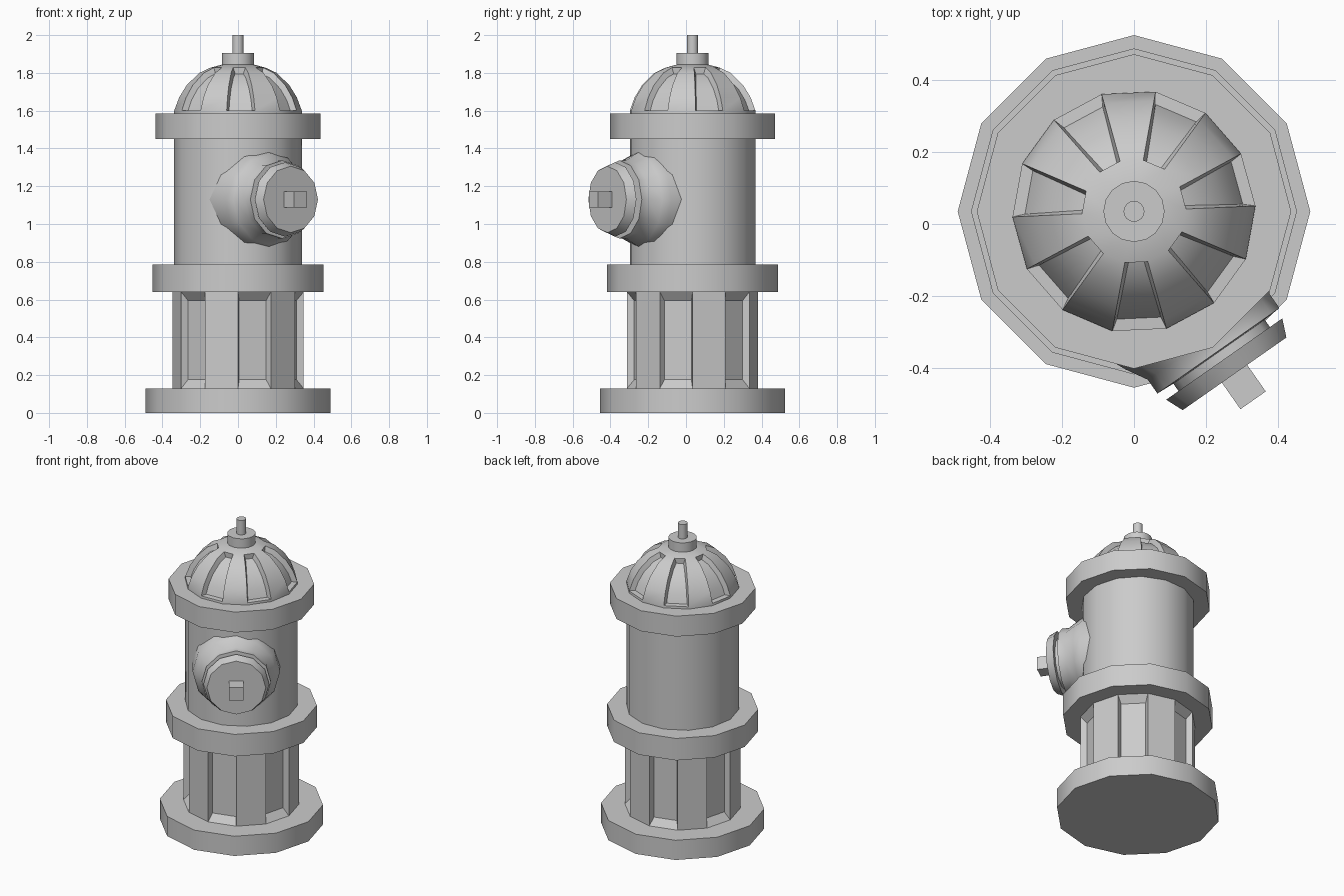
import bpy, bmesh, math
from mathutils import Matrix, Vector

if "Cube" in bpy.data.objects:
    bpy.data.objects.remove(bpy.data.objects["Cube"])

AXIS = Vector((0, 0.035, 0))  # vertical axis of the hydrant body


def add_object(name, bm, matrix, smooth=True):
    bmesh.ops.recalc_face_normals(bm, faces=bm.faces)
    mesh = bpy.data.meshes.new(name)
    bm.to_mesh(mesh)
    bm.free()
    obj = bpy.data.objects.new(name, mesh)
    bpy.context.collection.objects.link(obj)
    obj.matrix_world = matrix
    if smooth:
        bpy.ops.object.select_all(action='DESELECT')
        obj.select_set(True)
        bpy.context.view_layer.objects.active = obj
        bpy.ops.object.shade_smooth_by_angle(angle=math.radians(35))
    return obj


def lathe(profile, sides, phase=0.0):
    """Spin (radius, height) points around z, capping both ends.
    Returns the bmesh and its side faces by band and column."""
    bm = bmesh.new()
    rings = []
    for r, z in profile:
        angles = [math.radians(phase) + math.tau * i / sides for i in range(sides)]
        rings.append([bm.verts.new((r * math.cos(a), r * math.sin(a), z)) for a in angles])
    bands = []
    for low, high in zip(rings, rings[1:]):
        bands.append([bm.faces.new((low[i], low[(i + 1) % sides],
                                    high[(i + 1) % sides], high[i])) for i in range(sides)])
    bm.faces.new(rings[0][::-1])
    bm.faces.new(rings[-1])
    bm.normal_update()
    return bm, bands


def drum(name, r, z0, z1, sides=12, phase=0.0):
    bm, _ = lathe([(r, z0), (r, z1)], sides, phase)
    return add_object(name, bm, Matrix.Translation(AXIS))


# Flanges, barrel and top stem
drum("base_flange", 0.49, 0.0, 0.13)
drum("middle_flange", 0.453, 0.64, 0.785)
drum("barrel", 0.338, 0.70, 1.50, 14, 2.6)
drum("top_flange", 0.437, 1.45, 1.585)
drum("top_collar", 0.085, 1.83, 1.905, 16)
drum("top_stem", 0.029, 1.89, 2.0, 16)

# Lower column: every other face is a sunken panel with sloping sides
bm, bands = lathe([(0.347, 0.13), (0.347, 0.64)], 12)
panels = bands[0][1::2]
for face in bmesh.ops.extrude_discrete_faces(bm, faces=panels)["faces"]:
    centre, normal = face.calc_center_median(), face.normal.copy()
    for v in face.verts:
        v.co = centre + (v.co - centre) * 0.82 - normal * 0.035
add_object("lower_column", bm, Matrix.Translation(AXIS), smooth=False)

# Bonnet: dome with seven sunken panels
dome = [(0.338, 1.58), (0.338, 1.60), (0.312, 1.67), (0.272, 1.735),
        (0.205, 1.80), (0.145, 1.828), (0.08, 1.845)]
bm, bands = lathe(dome, 14, 2.6)
panels = [f for band in bands[1:5] for f in band[0::2]]
bmesh.ops.inset_region(bm, faces=panels, thickness=0.013, depth=-0.03,
                       use_even_offset=True, use_boundary=True)
add_object("bonnet", bm, Matrix.Translation(AXIS))

# Side outlet: local z points outward from the barrel
turn = math.radians(-55)
out = Vector((math.cos(turn), math.sin(turn), 0))
side = Vector((-out.y, out.x, 0))
origin = AXIS - side * 0.03 + Vector((0, 0, 1.13))
up = Vector((0, 0, 1))
outlet_matrix = Matrix.Translation(origin) @ Matrix((side, up, out)).transposed().to_4x4()
if outlet_matrix.determinant() < 0:
    raise ValueError("outlet frame must be right-handed")

bm, _ = lathe([(0.262, 0.12), (0.262, 0.30), (0.242, 0.345), (0.207, 0.405),
               (0.207, 0.452), (0.155, 0.455), (0.155, 0.49)], 12)
add_object("outlet_nozzle", bm, outlet_matrix)
bm, _ = lathe([(0.197, 0.48), (0.176, 0.53)], 12)
add_object("outlet_cap", bm, outlet_matrix)

# Square operating nut on the cap
bm, _ = lathe([(0.043 * math.sqrt(2), 0.52), (0.043 * math.sqrt(2), 0.62)], 4, 45)
add_object("outlet_nut", bm, outlet_matrix, smooth=False)
